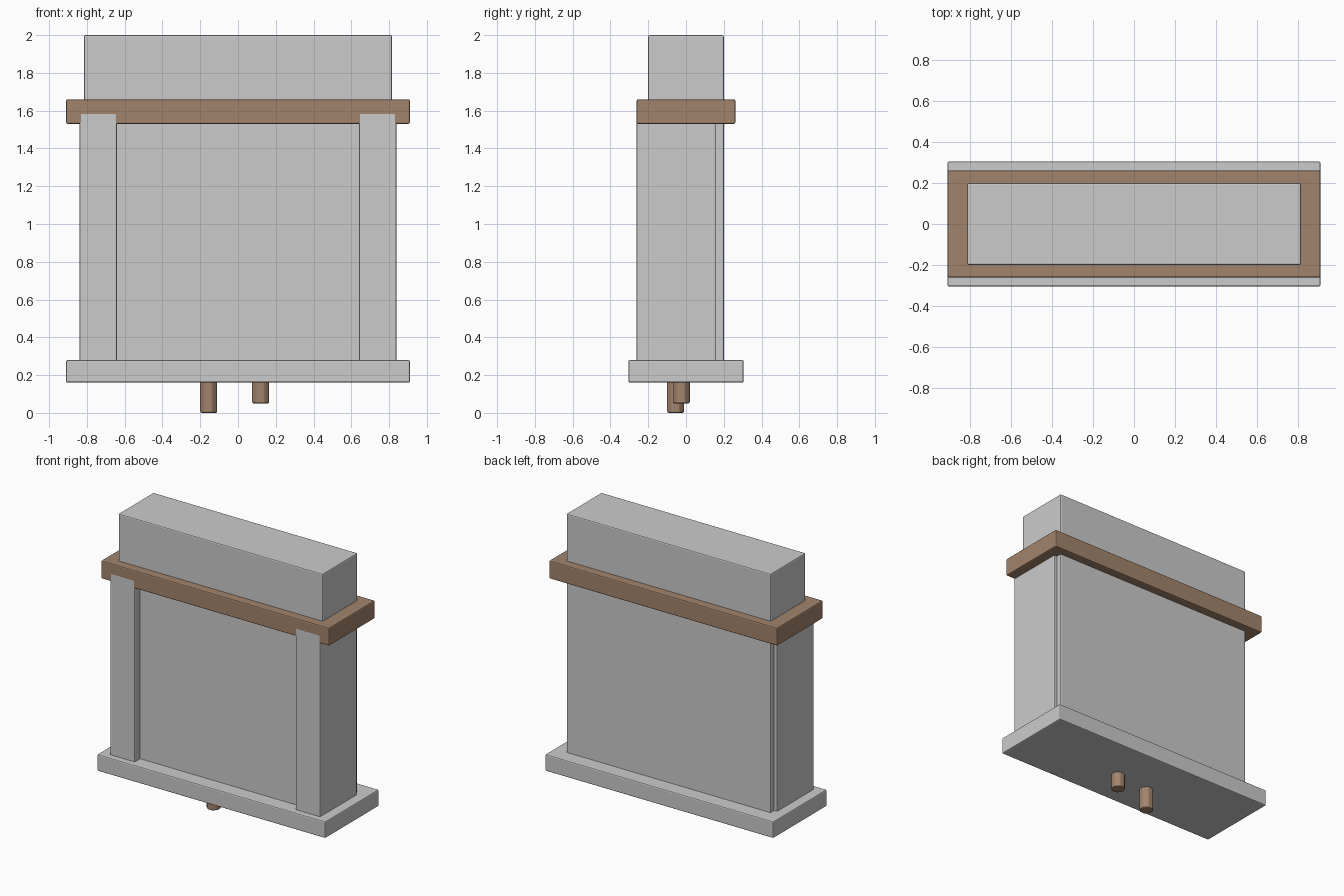
import bpy, math

if "Cube" in bpy.data.objects:
    bpy.data.objects.remove(bpy.data.objects["Cube"])

grey = None
brown = bpy.data.materials.new("warm_brown")
brown.diffuse_color = (0.36, 0.23, 0.15, 1)
brown.use_nodes = True
brown.node_tree.nodes["Principled BSDF"].inputs["Base Color"].default_value = brown.diffuse_color


def finish(ob, name, mat, bevel=0.008):
    ob.name = name
    if mat:
        ob.data.materials.append(mat)
    mod = ob.modifiers.new("soft_edges", 'BEVEL')
    mod.width = bevel
    mod.segments = 2
    return ob


def box(name, x, y, z, mat=grey):
    """Box from (min, max) pairs, with lightly rounded edges."""
    bpy.ops.mesh.primitive_cube_add(size=1, location=[sum(r) / 2 for r in (x, y, z)])
    ob = bpy.context.object
    ob.scale = [r[1] - r[0] for r in (x, y, z)]
    bpy.ops.object.transform_apply(location=False, rotation=False, scale=True)
    return finish(ob, name, mat)


def peg(name, x, y, bottom, top=0.18):
    bpy.ops.mesh.primitive_cylinder_add(
        vertices=8, radius=0.045 / math.cos(math.pi / 8), depth=top - bottom,
        location=(x, y, (top + bottom) / 2), rotation=(0, 0, math.pi / 8))
    return finish(bpy.context.object, name, brown)


# Hearth slab and main body, which rises through the mantel as the chimney breast
box("hearth_slab", (-0.91, 0.91), (-0.305, 0.305), (0.16, 0.28))
box("chimney_body", (-0.815, 0.815), (-0.2, 0.2), (0.22, 2.0))

# Side pillars, their fronts just proud of the mantel face
for side, name in ((-1, "left_pillar"), (1, "right_pillar")):
    xs = sorted((side * 0.64, side * 0.838))
    box(name, xs, (-0.2615, 0.16), (0.24, 1.59))

# Mantel shelf
box("mantel_shelf", (-0.91, 0.91), (-0.261, 0.261), (1.53, 1.66), brown)

# Pegs under the slab
peg("long_peg", -0.155, -0.055, 0.0)
peg("short_peg", 0.12, -0.025, 0.05)
